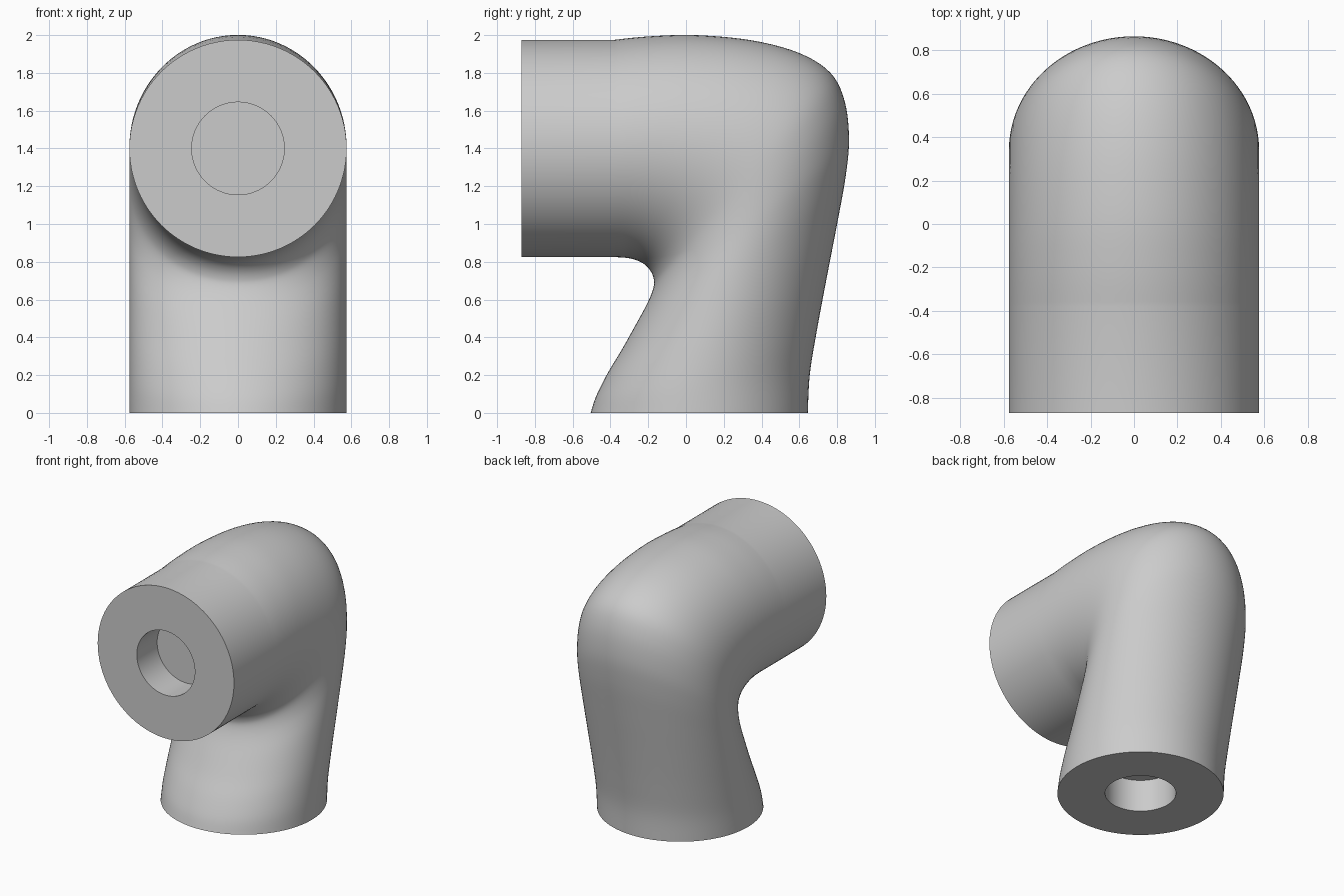
import bpy, bmesh, math
from mathutils import Vector

if "Cube" in bpy.data.objects:
    bpy.data.objects.remove(bpy.data.objects["Cube"])

R, HOLE, DEPTH, SIDES, STEPS = 0.575, 0.245, 0.245, 96, 5

# Side outline of the bend: (outer y, outer z, inner y, inner z)
PAIRS = [Vector(p) for p in (
    (0.645, 0.00, -0.505, 0.00), (0.655, 0.20, -0.475, 0.09),
    (0.690, 0.42, -0.415, 0.21), (0.742, 0.70, -0.340, 0.335),
    (0.800, 1.00, -0.270, 0.46), (0.845, 1.25, -0.215, 0.56),
    (0.863, 1.45, -0.185, 0.625), (0.840, 1.65, -0.170, 0.675),
    (0.765, 1.80, -0.171, 0.71), (0.600, 1.905, -0.185, 0.747),
    (0.350, 1.972, -0.212, 0.78), (0.050, 2.00, -0.253, 0.805),
    (-0.20, 1.993, -0.310, 0.82), (-0.38, 1.975, -0.380, 0.825))]


def catmull(a, b, c, d, t):
    return 0.5 * (2 * b + (c - a) * t + (2 * a - 5 * b + 4 * c - d) * t * t
                  + (3 * b - a - 3 * c + d) * t ** 3)


def bottom(r, z):
    return Vector((0.07 + r, z, 0.07 - r, z)), r


def front(r, y):
    return Vector((y, 1.4 + r, y, 1.4 - r)), r


# Sections run from the bottom socket floor, over the skin, to the front socket floor
sections = [bottom(HOLE, DEPTH), bottom(HOLE, 0)]
n = len(PAIRS)
for i in range(n - 1):
    a, b, c, d = PAIRS[max(i - 1, 0)], PAIRS[i], PAIRS[i + 1], PAIRS[min(i + 2, n - 1)]
    for k in range(STEPS):
        sections.append((catmull(a, b, c, d, k / STEPS), R))
sections += [(PAIRS[-1], R), front(R, -0.87), front(HOLE, -0.87), front(HOLE, -0.87 + DEPTH)]

# Loft elliptical rings through the sections
bm = bmesh.new()
rings = []
for s, half in sections:
    mid = Vector((0, (s[0] + s[2]) / 2, (s[1] + s[3]) / 2))
    arm = Vector((0, (s[0] - s[2]) / 2, (s[1] - s[3]) / 2))
    angles = [2 * math.pi * k / SIDES for k in range(SIDES)]
    rings.append([bm.verts.new(mid + arm * math.sin(t) + Vector((half * math.cos(t), 0, 0)))
                  for t in angles])
for r0, r1 in zip(rings, rings[1:]):
    for k in range(SIDES):
        j = (k + 1) % SIDES
        bm.faces.new((r0[k], r0[j], r1[j], r1[k]))

# Socket floors
bm.faces.new(rings[0])
bm.faces.new(rings[-1])
bmesh.ops.recalc_face_normals(bm, faces=bm.faces)

mesh = bpy.data.meshes.new("elbow_connector")
bm.to_mesh(mesh)
bm.free()
elbow = bpy.data.objects.new("elbow_connector", mesh)
bpy.context.collection.objects.link(elbow)
bpy.context.view_layer.objects.active = elbow
elbow.select_set(True)
bpy.ops.object.shade_smooth_by_angle(angle=math.radians(35))
